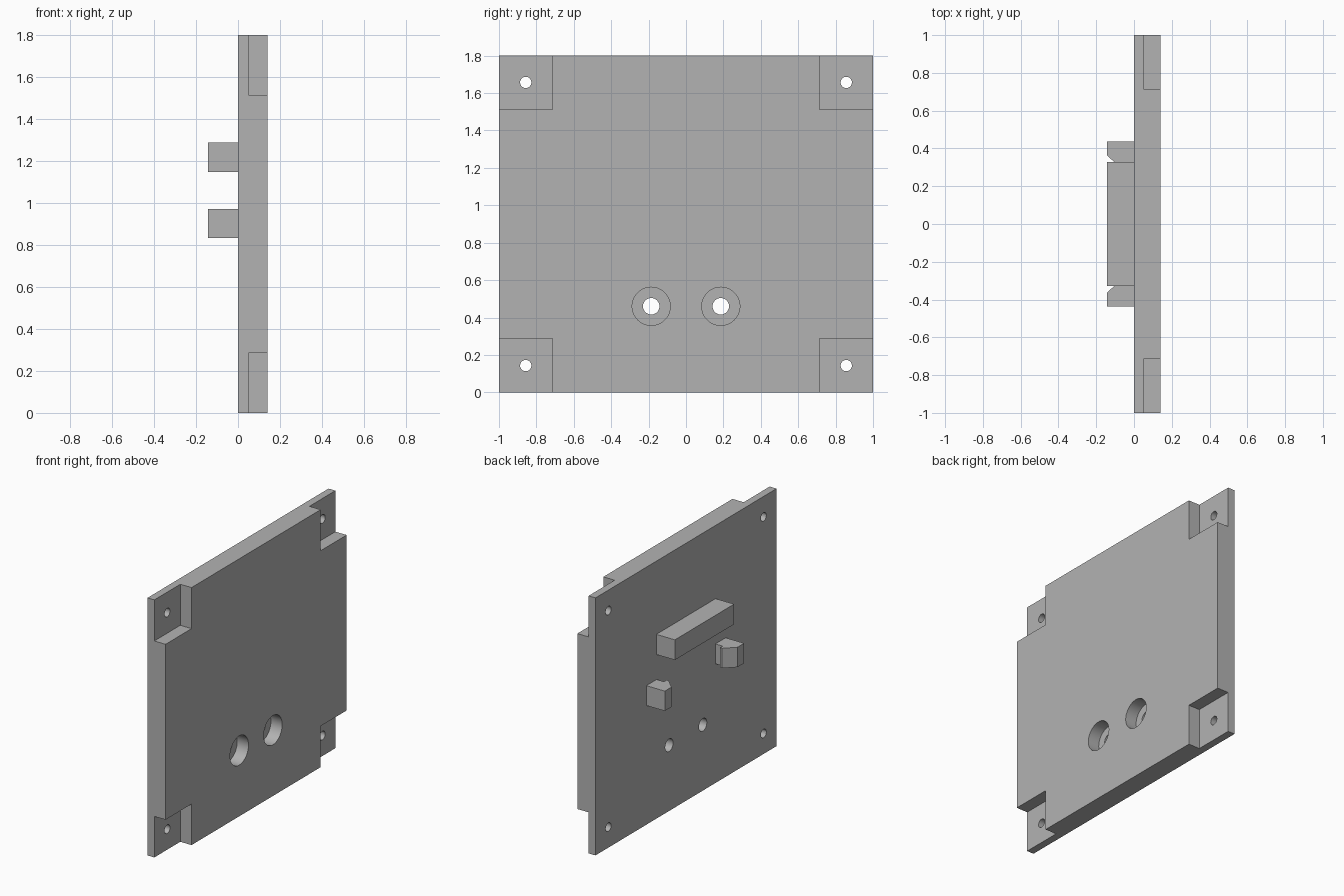
import bpy, bmesh, math
from mathutils import Matrix

if "Cube" in bpy.data.objects:
    bpy.data.objects.remove(bpy.data.objects["Cube"], do_unlink=True)

grey = bpy.data.materials.new("plain grey")
grey.use_nodes = True
grey.diffuse_color = (0.45, 0.45, 0.45, 1)
grey.node_tree.nodes["Principled BSDF"].inputs["Base Color"].default_value = (0.45, 0.45, 0.45, 1)

HEIGHT = 1.80
THICK = 0.14      # whole panel
FLANGE = 0.053    # thin part left at the corners
NOTCH = 0.287     # corner cut-out size
REACH = -0.143    # how far the rear parts stand out


def add_object(name, bm):
    bmesh.ops.recalc_face_normals(bm, faces=bm.faces)
    mesh = bpy.data.meshes.new(name)
    bm.to_mesh(mesh)
    bm.free()
    mesh.materials.append(grey)
    obj = bpy.data.objects.new(name, mesh)
    bpy.context.collection.objects.link(obj)
    return obj


def box(name, xs, ys, zs):
    bm = bmesh.new()
    bmesh.ops.create_cube(bm, size=1)
    for v in bm.verts:
        v.co = [(a + b) / 2 + c * (b - a) for (a, b), c in zip((xs, ys, zs), v.co)]
    return add_object(name, bm)


def rod(name, x0, x1, y, z, radius):
    """Cylinder along x."""
    bm = bmesh.new()
    place = Matrix.Translation(((x0 + x1) / 2, y, z)) @ Matrix.Rotation(math.pi / 2, 4, 'Y')
    bmesh.ops.create_cone(bm, cap_ends=True, segments=48, radius1=radius,
                          radius2=radius, depth=x1 - x0, matrix=place)
    return add_object(name, bm)


def prism(name, outline, z0, z1):
    """Extrude an xy outline upwards."""
    bm = bmesh.new()
    face = bm.faces.new([bm.verts.new((x, y, z0)) for x, y in outline])
    top = bmesh.ops.extrude_face_region(bm, geom=[face])["geom"]
    bmesh.ops.translate(bm, vec=(0, 0, z1 - z0),
                        verts=[g for g in top if isinstance(g, bmesh.types.BMVert)])
    return add_object(name, bm)


def cut(target, cutter):
    cutter.hide_render = True
    mod = target.modifiers.new("cut", 'BOOLEAN')
    mod.operation = 'DIFFERENCE'
    mod.solver = 'EXACT'
    mod.object = cutter
    bpy.context.view_layer.objects.active = target
    bpy.ops.object.modifier_apply(modifier=mod.name)
    bpy.data.objects.remove(cutter, do_unlink=True)


# Main panel
panel = box("panel", (0, THICK), (-1, 1), (0, HEIGHT))

for side in (-1, 1):
    # Corner recesses with screw holes
    for end in (-1, 1):
        edge = HEIGHT / 2 + end * HEIGHT / 2
        ys = sorted((side * (1 - NOTCH), side * 1.1))
        zs = sorted((edge - end * NOTCH, edge + end * 0.1))
        cut(panel, box("corner_cutter", (FLANGE, THICK + 0.1), ys, zs))
        cut(panel, rod("screw_cutter", -0.1, 0.3, side * 0.857, edge - end * 0.143, 0.03))
    # Counterbored holes
    cut(panel, rod("bore_cutter", FLANGE, 0.3, side * 0.186, 0.46, 0.102))
    cut(panel, rod("hole_cutter", -0.1, 0.3, side * 0.186, 0.46, 0.044))

    # Hooked clips on the rear
    hook = [(0, 0.325), (-0.057, 0.325), (-0.057, 0.295), (-0.072, 0.295),
            (REACH, 0.365), (REACH, 0.438), (0, 0.438)]
    prism("left_clip" if side > 0 else "right_clip",
          [(x, side * y) for x, y in hook], 0.833, 0.972)

# Rear support bar
box("support_bar", (REACH, 0), (-0.327, 0.327), (1.147, 1.288))

# Round hole walls, crisp edges
bpy.ops.object.select_all(action='DESELECT')
panel.select_set(True)
bpy.context.view_layer.objects.active = panel
bpy.ops.object.shade_smooth_by_angle(angle=math.radians(30))
